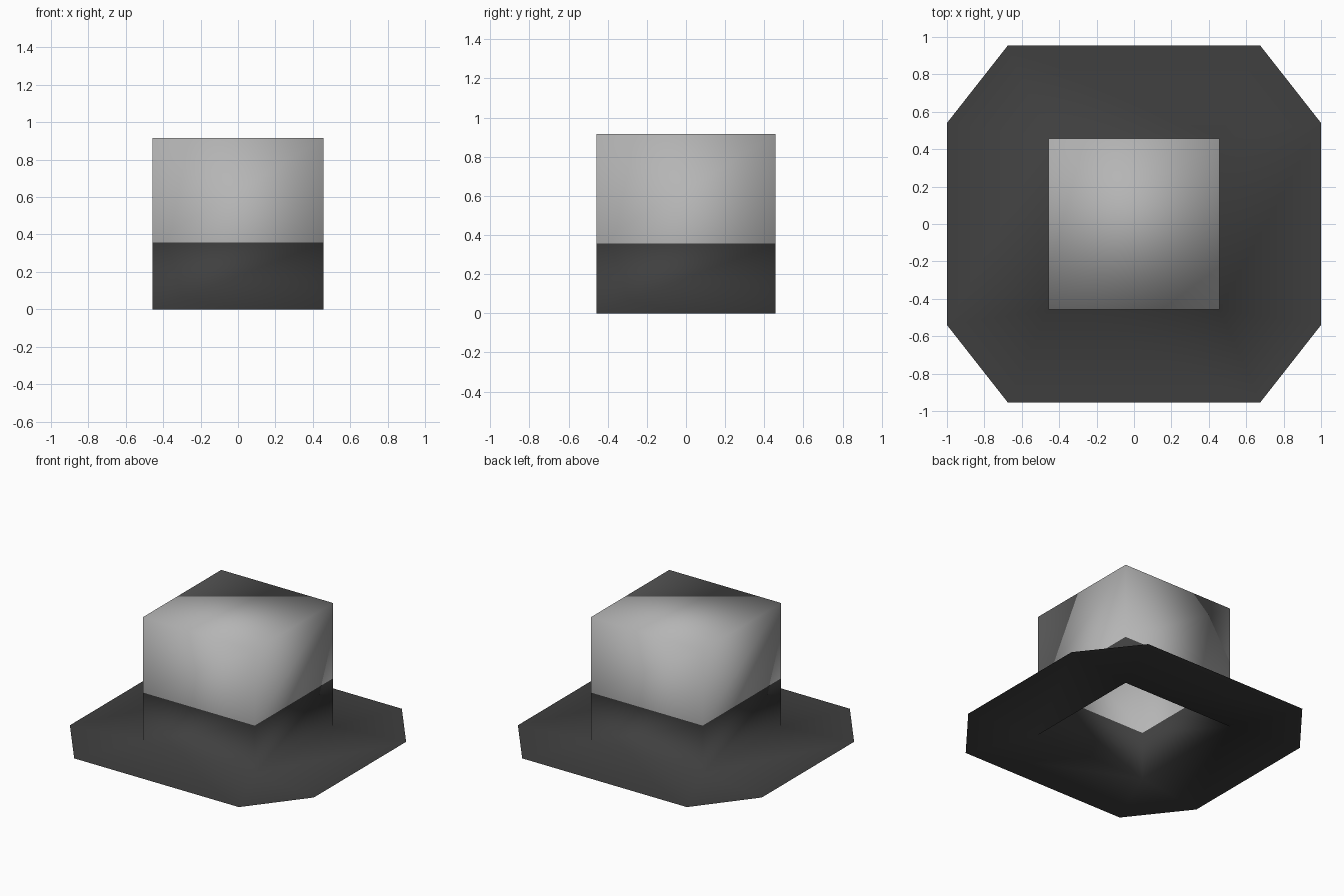
import bpy, bmesh

cube = bpy.data.objects.get("Cube")
if cube:
    bpy.data.objects.remove(cube, do_unlink=True)


def flat_material(name, value):
    mat = bpy.data.materials.new(name)
    mat.use_nodes = True
    colour = (value, value, value, 1)
    mat.diffuse_color = colour
    mat.node_tree.nodes["Principled BSDF"].inputs["Base Color"].default_value = colour
    return mat


HALF, BAND, TOP = 0.458, 0.356, 0.915
CORNERS = [(1, 1), (-1, 1), (-1, -1), (1, -1)]
bm = bmesh.new()

# Square rings of the crown: opening, top of the band, top of the crown
rings = [[bm.verts.new((sx * HALF, sy * HALF, z)) for sx, sy in CORNERS]
         for z in (0, BAND, TOP)]
for lower, upper in zip(rings, rings[1:]):
    for i in range(4):
        j = (i + 1) % 4
        bm.faces.new((lower[i], lower[j], upper[j], upper[i]))
bm.faces.new(rings[-1])

# Flat eight-sided brim, open under the crown
side = [bm.verts.new((sx, sy * 0.54, 0)) for sx, sy in CORNERS]
end = [bm.verts.new((sx * 0.675, sy * 0.954, 0)) for sx, sy in CORNERS]
opening = rings[0]
for i in range(4):
    j = (i + 1) % 4
    bm.faces.new((opening[i], side[i], end[i]))
    outer = end if i % 2 == 0 else side
    bm.faces.new((opening[i], outer[i], outer[j], opening[j]))

bmesh.ops.recalc_face_normals(bm, faces=bm.faces)
crown_top = max(bm.faces, key=lambda f: f.calc_center_median().z)
if crown_top.normal.z < 0:
    bmesh.ops.reverse_faces(bm, faces=bm.faces)

# Pale crown above the dark band and brim
for face in bm.faces:
    face.smooth = True
    face.material_index = int(face.calc_center_median().z > BAND)

mesh = bpy.data.meshes.new("hat")
bm.to_mesh(mesh)
bm.free()
mesh.materials.append(flat_material("dark grey", 0.05))
mesh.materials.append(flat_material("pale grey", 0.46))
hat = bpy.data.objects.new("hat", mesh)
bpy.context.collection.objects.link(hat)
